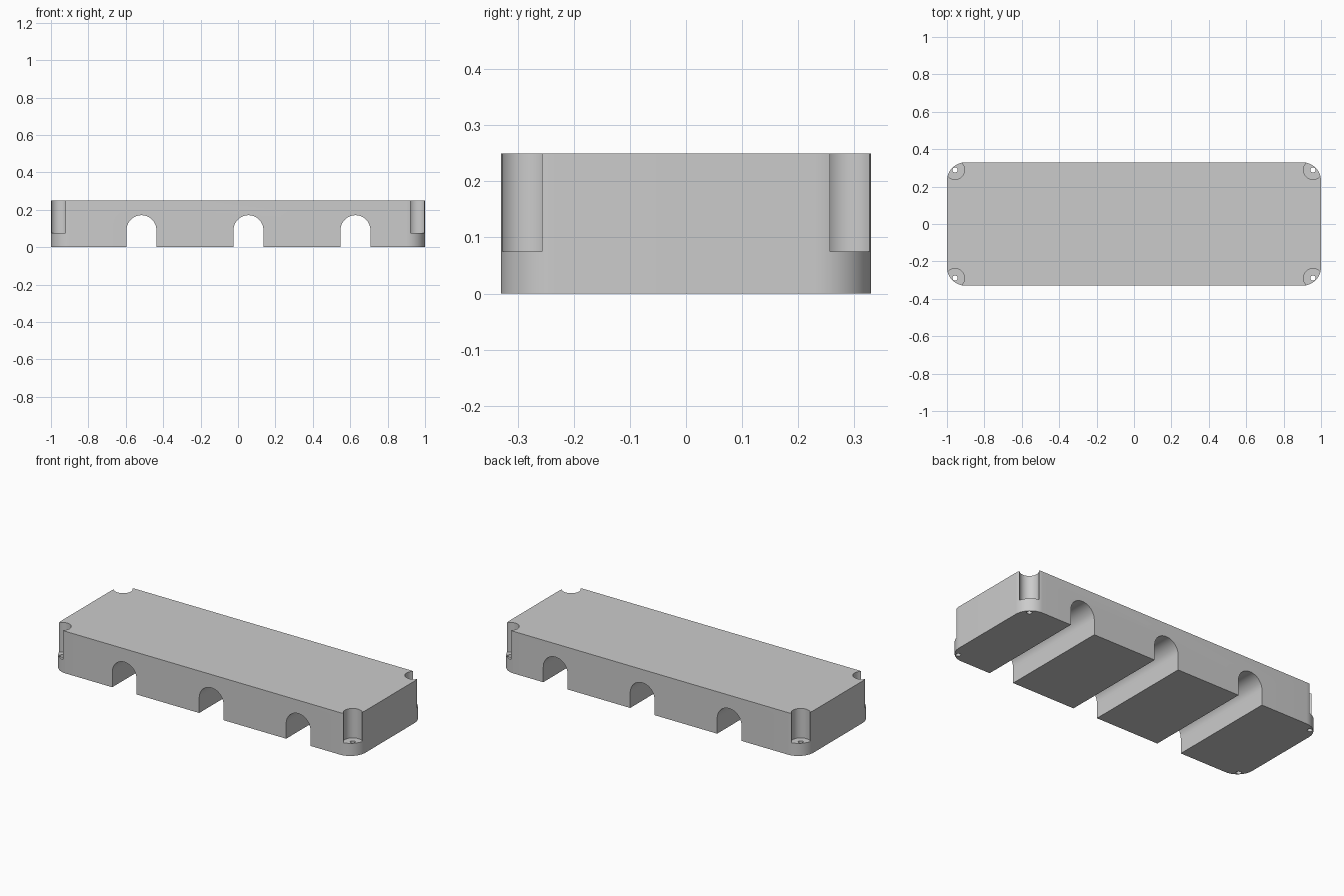
import bpy, bmesh
from math import cos, sin, pi, radians
from mathutils import Vector

if "Cube" in bpy.data.objects:
    bpy.data.objects.remove(bpy.data.objects["Cube"])

HX, HY, H = 1.0, 0.33, 0.25      # half length, half depth, height
CORNER = 0.10                    # plan corner radius
SLOT_R, SLOT_TOP = 0.08, 0.171
SLOTS = [-0.516, 0.056, 0.628]
BOLT_X, BOLT_Y = 0.957, 0.289


def arc(cx, cy, r, a0, a1, n):
    return [(cx + r * cos(radians(a0 + (a1 - a0) * i / n)),
             cy + r * sin(radians(a0 + (a1 - a0) * i / n))) for i in range(n + 1)]


def extrude(name, points, depth):
    """Solid from a closed outline of 3D points pushed along depth."""
    bm = bmesh.new()
    face = bm.faces.new([bm.verts.new(p) for p in points])
    out = bmesh.ops.extrude_face_region(bm, geom=[face])
    moved = [g for g in out["geom"] if isinstance(g, bmesh.types.BMVert)]
    bmesh.ops.translate(bm, verts=moved, vec=Vector(depth))
    bmesh.ops.recalc_face_normals(bm, faces=bm.faces[:])
    mesh = bpy.data.meshes.new(name)
    bm.to_mesh(mesh)
    bm.free()
    obj = bpy.data.objects.new(name, mesh)
    bpy.context.collection.objects.link(obj)
    return obj


def cylinder(name, x, y, r, z0, z1, n):
    ring = arc(x, y, r, 0, 360, n)[:-1]
    return extrude(name, [(px, py, z0) for px, py in ring], (0, 0, z1 - z0))


# Block with rounded vertical corners
outline = []
for i, (sx, sy) in enumerate([(1, 1), (-1, 1), (-1, -1), (1, -1)]):
    outline += arc(sx * (HX - CORNER), sy * (HY - CORNER), CORNER, i * 90, i * 90 + 90, 16)
block = extrude("slotted_block", [(x, y, 0) for x, y in outline], (0, 0, H))

cutters = []
# Arched channels running front to back
for cx in SLOTS:
    profile = [(cx - SLOT_R, -0.1), (cx + SLOT_R, -0.1)]
    profile += arc(cx, SLOT_TOP - SLOT_R, SLOT_R, 0, 180, 32)
    cutters.append(extrude("channel_cutter", [(x, -0.5, z) for x, z in profile], (0, 1, 0)))

# Corner screw recesses and through holes
for sx in (-1, 1):
    for sy in (-1, 1):
        x, y = sx * BOLT_X, sy * BOLT_Y
        cutters.append(cylinder("recess_cutter", x, y, 0.051, 0.075, 0.4, 48))
        cutters.append(cylinder("hole_cutter", x, y, 0.014, -0.1, 0.2, 24))

bpy.context.view_layer.objects.active = block
block.select_set(True)
for c in cutters:
    c.hide_render = True
    mod = block.modifiers.new("cut", 'BOOLEAN')
    mod.operation, mod.solver, mod.object = 'DIFFERENCE', 'EXACT', c
    bpy.ops.object.modifier_apply(modifier=mod.name)
    bpy.data.objects.remove(c, do_unlink=True)

bpy.ops.object.shade_smooth_by_angle(angle=radians(30))
